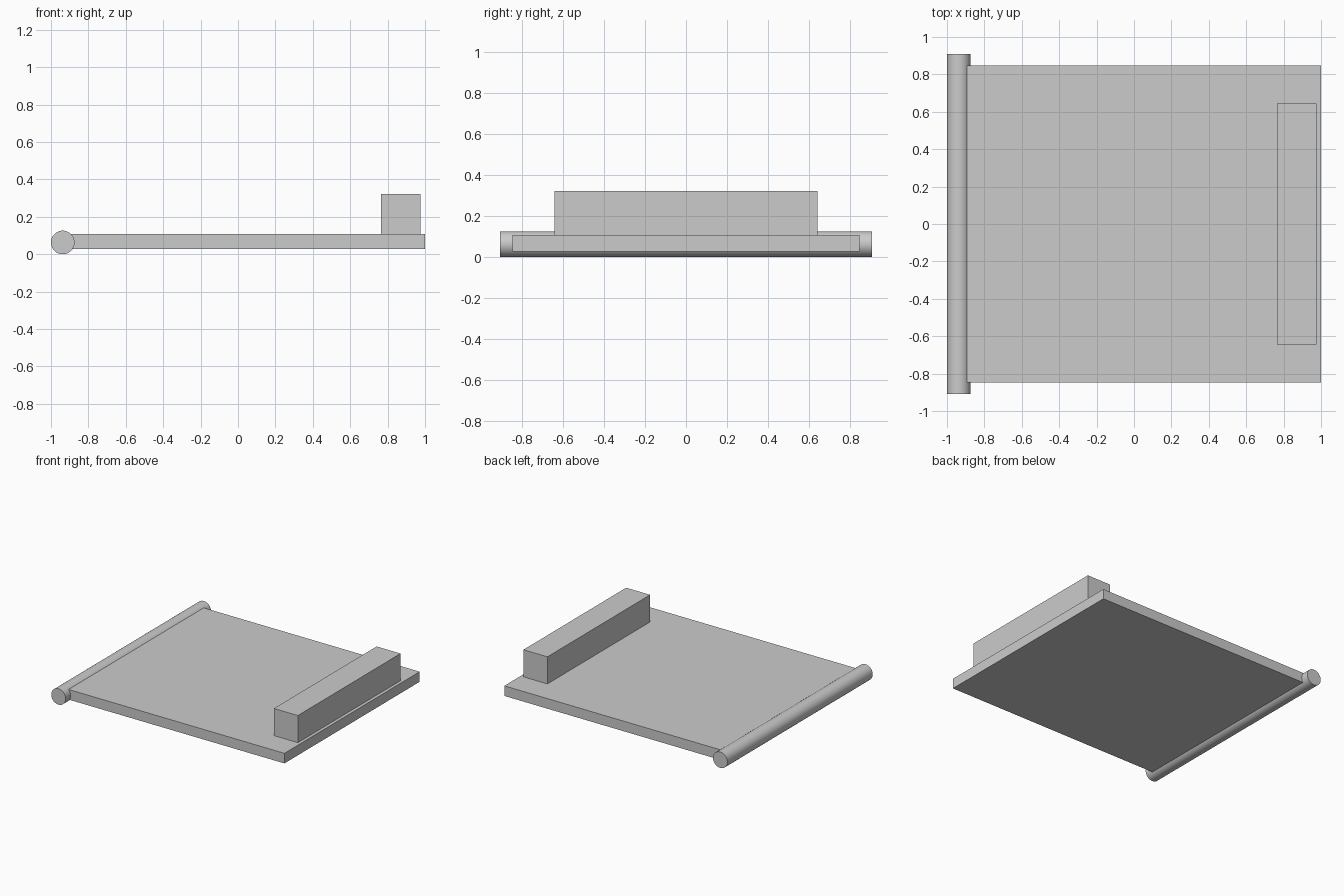
import bpy
import math

cube = bpy.data.objects.get("Cube")
if cube:
    bpy.data.objects.remove(cube, do_unlink=True)

grey = bpy.data.materials.new("plain grey")
grey.use_nodes = True
colour = (0.6, 0.6, 0.6, 1)
grey.diffuse_color = colour
grey.node_tree.nodes["Principled BSDF"].inputs["Base Color"].default_value = colour


def box(name, x, y, z):
    """Box spanning the given (low, high) ranges."""
    spans = (x, y, z)
    bpy.ops.mesh.primitive_cube_add(size=1, location=[(a + b) / 2 for a, b in spans])
    ob = bpy.context.object
    ob.name = name
    ob.scale = [b - a for a, b in spans]
    bpy.ops.object.transform_apply(location=False, rotation=False, scale=True)
    ob.data.materials.append(grey)
    return ob


# Flat panel, running into the middle of the hinge rod
rod_radius = 0.063
rod_x = rod_radius - 1
box("panel", (rod_x, 1), (-0.847, 0.847), (0.028, 0.108))

# Raised bar near the free edge
box("raised_bar", (0.765, 0.975), (-0.643, 0.643), (0.108, 0.323))

# Round rod along the other edge
bpy.ops.mesh.primitive_cylinder_add(
    vertices=64, radius=rod_radius, depth=1.82,
    location=(rod_x, 0, rod_radius), rotation=(math.pi / 2, 0, 0))
rod = bpy.context.object
rod.name = "hinge_rod"
rod.data.materials.append(grey)
bpy.ops.object.shade_smooth_by_angle(angle=math.radians(30))
